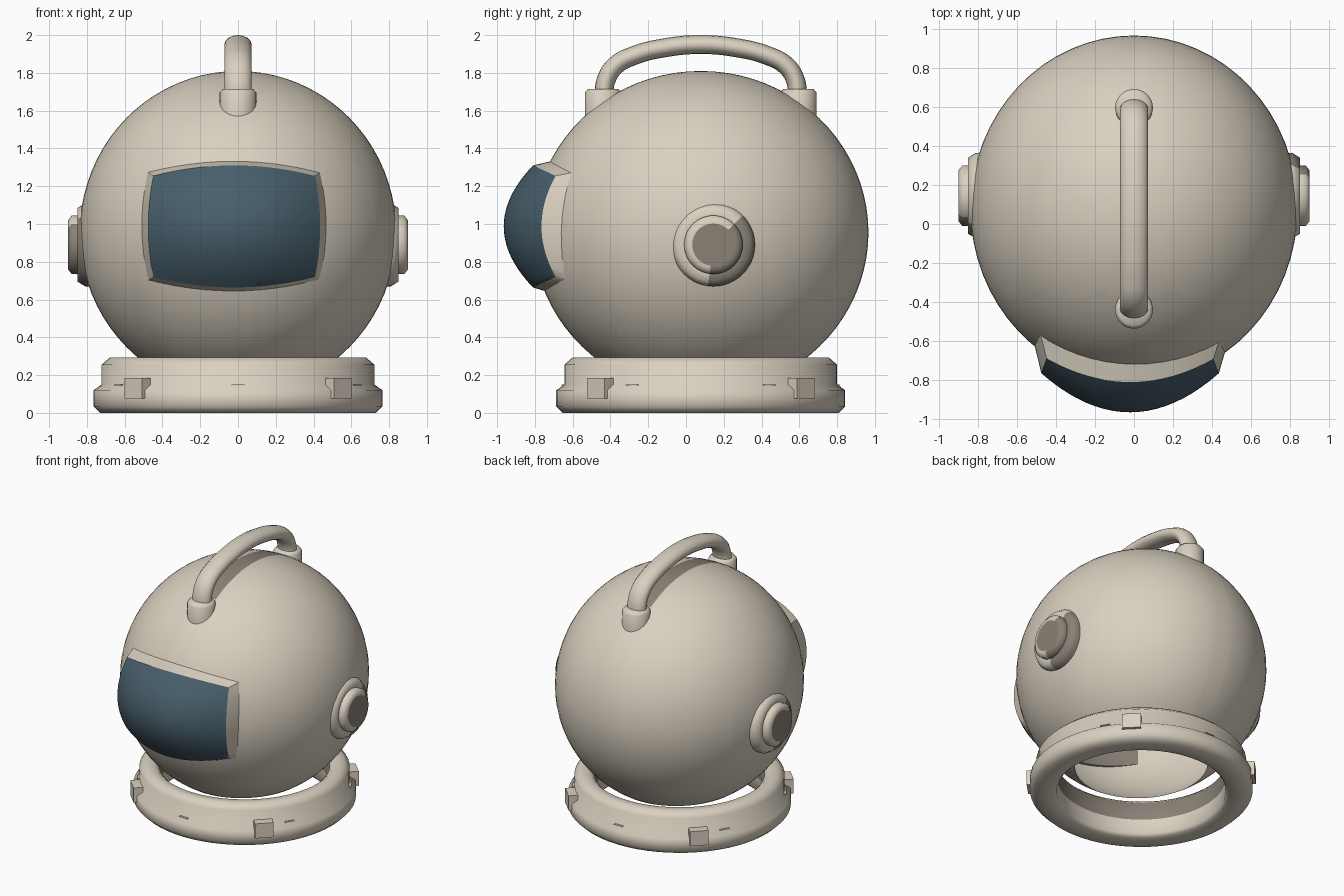
import bpy, bmesh
from math import pi, sqrt, radians, atan2, hypot, remainder
from mathutils import Matrix, Vector

if "Cube" in bpy.data.objects:
    bpy.data.objects.remove(bpy.data.objects["Cube"])

CY, CZ = 0.078, 0.955             # dome centre
RX, RY, RZ = 0.838, 0.888, 0.855  # dome radii


def material(name, rgb):
    m = bpy.data.materials.new(name)
    m.use_nodes = True
    m.diffuse_color = (*rgb, 1)
    bsdf = m.node_tree.nodes["Principled BSDF"]
    bsdf.inputs["Base Color"].default_value = (*rgb, 1)
    bsdf.inputs["Roughness"].default_value = 0.6
    return m


BEIGE = material("warm beige", (0.7, 0.635, 0.53))
DARK = material("dark taupe", (0.25, 0.22, 0.18))
GLASS = material("dark blue glass", (0.065, 0.115, 0.15))


def finish(name, bm, mats=(BEIGE, DARK), angle=60, normals=True):
    if normals:
        bmesh.ops.recalc_face_normals(bm, faces=bm.faces)
    mesh = bpy.data.meshes.new(name)
    bm.to_mesh(mesh)
    bm.free()
    for m in mats:
        mesh.materials.append(m)
    obj = bpy.data.objects.new(name, mesh)
    bpy.context.collection.objects.link(obj)
    bpy.ops.object.select_all(action="DESELECT")
    obj.select_set(True)
    bpy.context.view_layer.objects.active = obj
    bpy.ops.object.shade_smooth_by_angle(angle=radians(angle))
    return obj


def lathe(name, profile, matrix, is_dark=None, closed=False, steps=64):
    """Spin (radius, height) points around local z; is_dark picks dark faces by local centre."""
    bm = bmesh.new()
    verts = [bm.verts.new((r, 0, z)) for r, z in profile]
    pairs = list(zip(verts, verts[1:]))
    if closed:
        pairs.append((verts[-1], verts[0]))
    edges = [bm.edges.new(p) for p in pairs]
    bmesh.ops.spin(bm, geom=verts + edges, cent=(0, 0, 0), axis=(0, 0, 1),
                   angle=2 * pi, steps=steps, use_merge=True)
    bmesh.ops.remove_doubles(bm, verts=bm.verts, dist=1e-5)
    if is_dark:
        for f in bm.faces:
            f.material_index = int(is_dark(f.calc_center_median()))
    bm.transform(matrix)
    return finish(name, bm)


def block(name, size, radius, z, angle):
    """Box set on the collar, facing outward at an angle."""
    bm = bmesh.new()
    bmesh.ops.create_cube(bm, size=1)
    bm.transform(Matrix.Translation((0, CY, 0)) @ Matrix.Rotation(angle, 4, "Z")
                 @ Matrix.Translation((0, -radius, z)) @ Matrix.Diagonal((*size, 1)))
    return finish(name, bm)


# Dome, open at the bottom, with a dark strip beneath the handle
STRIP_X, STRIP_Y = 0.06, 0.43
bm = bmesh.new()
bmesh.ops.create_uvsphere(bm, u_segments=64, v_segments=40, radius=1)
bm.transform(Matrix.Translation((0, CY, CZ)) @ Matrix.Diagonal((RX, RY, RZ, 1)))
bmesh.ops.bisect_plane(bm, geom=bm.verts[:] + bm.edges[:] + bm.faces[:],
                       plane_co=(0, 0, 0.23), plane_no=(0, 0, 1), clear_inner=True)
for s in (-1, 1):
    for co, no in (((s * STRIP_X, 0, 0), (1, 0, 0)), ((0, CY + s * STRIP_Y, 0), (0, 1, 0))):
        bmesh.ops.bisect_plane(bm, geom=bm.verts[:] + bm.edges[:] + bm.faces[:],
                               plane_co=co, plane_no=no)
for f in bm.faces:
    c = f.calc_center_median()
    f.material_index = int(c.z > CZ and abs(c.x) < STRIP_X and abs(c.y - CY) < STRIP_Y)
finish("helmet_dome", bm)

# Neck collar, dark on the upper part of its inner wall
lathe("neck_collar",
      [(0.6, 0), (0.73, 0), (0.765, 0.035), (0.765, 0.12), (0.722, 0.15),
       (0.722, 0.255), (0.68, 0.292), (0.615, 0.292), (0.585, 0.265),
       (0.58, 0.13), (0.58, 0.02)],
      Matrix.Translation((0, CY, 0)), closed=True,
      is_dark=lambda c: c.z > 0.14 and hypot(c.x, c.y) < 0.59)

# Collar latches on the diagonals, and thin tabs all round
for i in range(4):
    block(f"collar_latch_{i + 1}", (0.13, 0.08, 0.11), 0.745, 0.13, pi / 4 + i * pi / 2)
for i in range(6):
    block(f"collar_tab_{i + 1}", (0.07, 0.05, 0.006), 0.712, 0.147, i * pi / 3)


# Ear caps: dark centre, and a dark sweep on the lower part of the ring
def ear_dark(c):
    r = hypot(c.x, c.y)
    sweep = abs(remainder(atan2(-c.y, c.x) - radians(61), 2 * pi)) < radians(71)
    return r < 0.112 or sweep


ear = [(0.22, 0.7), (0.22, 0.81), (0.195, 0.85), (0.155, 0.85),
       (0.155, 0.88), (0.13, 0.9), (0.112, 0.9), (0, 0.9)]
for side, turn in (("left", 0), ("right", pi)):
    lathe(f"{side}_ear_cap", ear, Matrix.Translation((0, 0.145, 0.89))
          @ Matrix.Rotation(turn, 4, "Z") @ Matrix.Rotation(pi / 2, 4, "Y")
          @ Matrix.Scale(-1, 4, (0, 1, 0)), is_dark=ear_dark, steps=48)


# Visor: bulging glass, a frame flaring back to the dome, and a dark backing
def visor_point(u, v, grow=1.0):
    return Vector((-0.02 + 0.455 * grow * u * (1 - 0.06 * v * v),
                   -0.965 + 0.2 * u * u + 0.155 * v * v - 0.08 * u * u * v * v,
                   0.987 + 0.323 * grow * v * (1 - 0.17 * u * u)))


def frame_point(u, v):
    p = visor_point(u, v, 1.1)
    p.y = CY + 0.04 - RY * sqrt(1 - (p.x / RX) ** 2 - ((p.z - CZ) / RZ) ** 2)
    return p


N = 20
ticks = [-1 + 2 * i / N for i in range(N + 1)]
bm = bmesh.new()
glass = [[bm.verts.new(visor_point(u, v)) for u in ticks] for v in ticks]
backing = [[bm.verts.new(frame_point(u, v)) for u in ticks] for v in ticks]
for j in range(N):
    for i in range(N):
        corners = ((j, i), (j, i + 1), (j + 1, i + 1), (j + 1, i))
        bm.faces.new([glass[a][b] for a, b in corners])
        bm.faces.new([backing[a][b] for a, b in corners[::-1]]).material_index = 2
ring = ([(0, i) for i in range(N)] + [(j, N) for j in range(N)]
        + [(N, i) for i in range(N, 0, -1)] + [(j, 0) for j in range(N, 0, -1)])
for (a, b), (c, d) in zip(ring, ring[1:] + ring[:1]):
    bm.faces.new((glass[c][d], glass[a][b], backing[a][b], backing[c][d])).material_index = 1
finish("visor", bm, mats=(GLASS, BEIGE, DARK), angle=30, normals=False)

# Carrying handle: flattened tube along an arch
half = [(0.515, 1.66), (0.5, 1.765), (0.45, 1.84), (0.35, 1.893), (0.19, 1.933)]
path = [(-y, z) for y, z in half] + [(0, 1.95)] + half[::-1]
curve = bpy.data.curves.new("handle", "CURVE")
curve.dimensions = "3D"
curve.bevel_depth = 0.05
curve.bevel_resolution = 6
curve.resolution_u = 8
spline = curve.splines.new("BEZIER")
spline.bezier_points.add(len(path) - 1)
for point, (y, z) in zip(spline.bezier_points, path):
    point.co = (0, y, z)
    point.handle_left_type = point.handle_right_type = "AUTO"
curve.materials.append(BEIGE)
handle = bpy.data.objects.new("handle", curve)
handle.location.y = CY
handle.scale.x = 1.45
bpy.context.collection.objects.link(handle)

# Handle sockets
for name, sign in (("front", -1), ("back", 1)):
    lathe(f"{name}_handle_socket",
          [(0.097, 1.54), (0.097, 1.695), (0.08, 1.715), (0, 1.715)],
          Matrix.Translation((0, CY + sign * 0.517, 0)), steps=32)
